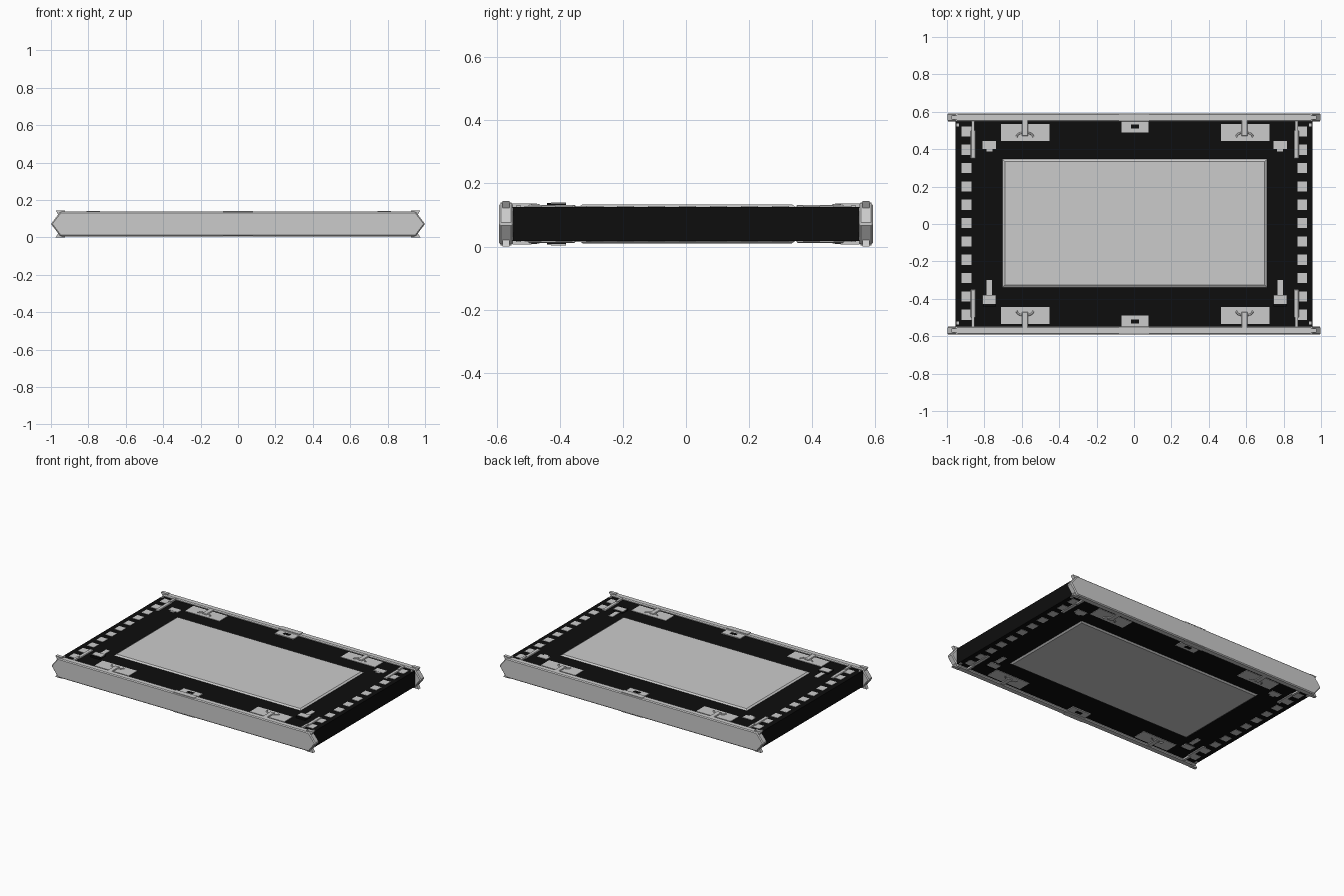
import bpy, bmesh, math

cube = bpy.data.objects.get("Cube")
if cube:
    bpy.data.objects.remove(cube, do_unlink=True)

MID = 0.072          # height of the horizontal symmetry plane


def material(name, value):
    m = bpy.data.materials.new(name)
    m.use_nodes = True
    col = (value, value, value, 1)
    m.diffuse_color = col
    m.node_tree.nodes["Principled BSDF"].inputs["Base Color"].default_value = col
    return m


GREY = material("light grey", 0.6)
BLACK = material("black", 0.004)


def finish(name, bm, mat, bevel=0):
    bmesh.ops.recalc_face_normals(bm, faces=bm.faces)
    me = bpy.data.meshes.new(name)
    bm.to_mesh(me)
    bm.free()
    me.materials.append(mat)
    ob = bpy.data.objects.new(name, me)
    bpy.context.collection.objects.link(ob)
    if bevel:
        mod = ob.modifiers.new("bevel", 'BEVEL')
        mod.width = bevel
        mod.segments = 1
    return ob


def box(name, x, y, z, mat, bevel=0):
    """Box from (min, max) pairs."""
    bm = bmesh.new()
    bmesh.ops.create_cube(bm, size=1)
    for v in bm.verts:
        for i, (a, b) in enumerate((x, y, z)):
            v.co[i] = (a + b) / 2 + v.co[i] * (b - a)
    return finish(name, bm, mat, bevel)


def prism(name, points, y, mat, bevel=0):
    """Outline in x and z, extruded along y."""
    bm = bmesh.new()
    face = bm.faces.new([bm.verts.new((px, y[0], pz)) for px, pz in points])
    new = bmesh.ops.extrude_face_region(bm, geom=[face])["geom"]
    bmesh.ops.translate(bm, vec=(0, y[1] - y[0], 0),
                        verts=[v for v in new if isinstance(v, bmesh.types.BMVert)])
    return finish(name, bm, mat, bevel)


def span(a, b):
    return min(a, b), max(a, b)


def around(c, half):
    return c - half, c + half


# Main slab
box("body", (-0.955, 0.955), (-0.55, 0.55), (0.018, 0.126), BLACK)

# Long rails with pointed ends
rail = [(-1, MID), (-0.95, 0.006), (0.95, 0.006), (1, MID), (0.95, 0.137), (-0.95, 0.137)]
for s, side in ((-1, "front"), (1, "back")):
    prism(side + "_rail", rail, span(s * 0.548, s * 0.592), GREY, 0.006)

for k, level in ((1, "top"), (-1, "bottom")):
    def height(a, b):
        return span(MID + k * a, MID + k * b)

    # Raised central panel with sloping edges
    bm = bmesh.new()
    bmesh.ops.create_cube(bm, size=1)
    for v in bm.verts:
        inset = 0.024 if v.co.z * k > 0 else 0
        v.co.x = 0.004 + math.copysign(0.719 - inset, v.co.x)
        v.co.y = 0.004 + math.copysign(0.355 - inset, v.co.y)
        v.co.z = MID + k * (0.062 if inset else 0.045)
    finish(level + "_panel", bm, GREY)

    for sx, xside in ((1, "left"), (-1, "right")):
        tag = level + "_" + xside

        # Row of square studs along the short edge
        for i in range(-5, 6):
            box(tag + "_stud", around(0.002 + sx * 0.897, 0.026), around(0.005 + i * 0.098, 0.027),
                height(0.05, 0.056), GREY)

        for sy, yside in ((-1, "front"), (1, "back")):
            part = tag + "_" + yside

            # Corner bar beside the studs
            cx = 0.004 + sx * 0.864
            box(part + "_corner_bar", around(cx, 0.013), span(sy * 0.35, sy * 0.5),
                height(0.05, 0.06), GREY, 0.003)
            box(part + "_corner_bar_neck", around(cx, 0.008), span(sy * 0.49, sy * 0.55),
                height(0.05, 0.065), GREY)
            box(part + "_corner_pin", around(sx * 0.943, 0.007), around(sy * 0.53, 0.008),
                height(0.05, 0.058), GREY)

            # Hinge plate, strap and curved handle
            hx = 0.004 + sx * 0.587
            box(part + "_hinge_plate", around(0.006 + sx * 0.588, 0.13),
                span(sy * 0.445, sy * 0.535), height(0.05, 0.057), GREY)
            box(part + "_hinge_strap", around(hx, 0.017), span(sy * 0.47, sy * 0.56),
                height(0.055, 0.064), GREY, 0.003)
            curve = bpy.data.curves.new(part + "_handle", 'CURVE')
            curve.dimensions = '3D'
            curve.bevel_depth = 0.005
            curve.bevel_resolution = 1
            curve.materials.append(GREY)
            spline = curve.splines.new('POLY')
            spline.points.add(8)
            for i, p in enumerate(spline.points):
                a = math.pi * i / 8
                p.co = (hx + 0.045 * math.cos(a), sy * (0.465 + 0.025 * math.sin(a)),
                        MID + k * 0.058, 1)
            bpy.context.collection.objects.link(bpy.data.objects.new(part + "_handle", curve))

            # Wedge tab at the rail end
            wedge = [(sx * x, MID + k * z) for x, z in
                     ((0.925, 0.055), (0.925, 0.072), (0.975, 0.072), (0.955, 0.04))]
            prism(part + "_rail_tab", wedge, around(sy * 0.57, 0.011), GREY)

        # Small latches near the panel corners
        lx = 0.004 + sx * 0.777
        box(tag + "_front_latch", around(lx, 0.035), (-0.44, -0.38), height(0.04, 0.066), BLACK)
        box(tag + "_front_latch_cap", around(lx, 0.036), (-0.427, -0.38),
            height(0.064, 0.068), GREY)
        box(tag + "_front_latch_stem", around(lx, 0.015), (-0.38, -0.3),
            height(0.05, 0.057), GREY)
        box(tag + "_back_latch", around(lx, 0.036), (0.402, 0.443), height(0.05, 0.057), GREY)
        box(tag + "_back_latch_foot", around(lx, 0.016), (0.388, 0.41),
            height(0.05, 0.056), GREY)

    # Centre catches with a dark slot
    for sy, yside in ((-1, "front"), (1, "back")):
        name = level + "_" + yside
        box(name + "_catch", around(0.005, 0.072), span(sy * 0.49, sy * 0.55),
            height(0.05, 0.06), GREY)
        box(name + "_catch_slot", around(0.005, 0.022), around(sy * 0.522, 0.011),
            height(0.058, 0.062), BLACK)
        box(name + "_rail_lip", around(0, 0.08), around(sy * 0.57, 0.018),
            height(0.06, 0.068), GREY)
